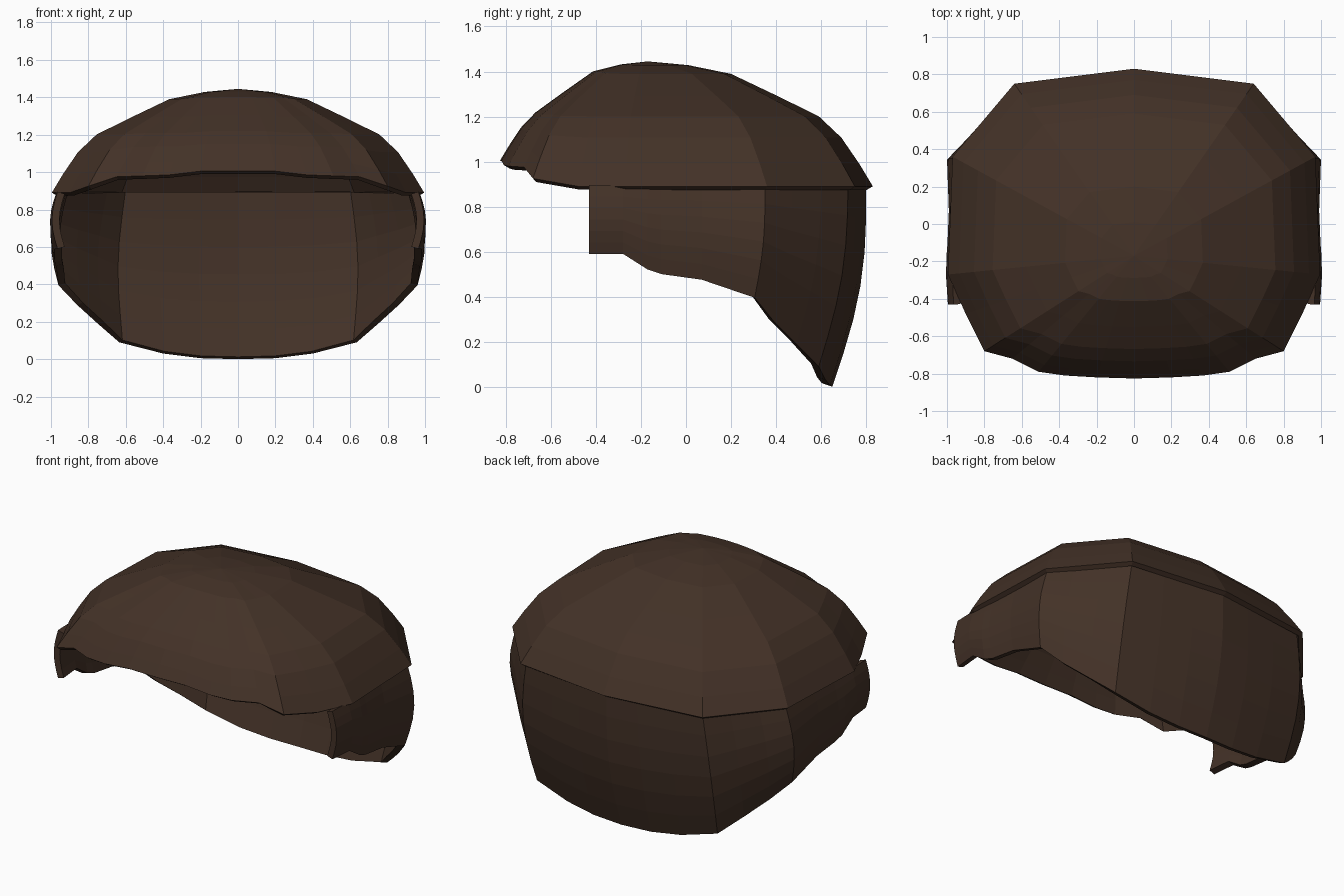
import bpy, bmesh, math
from mathutils import Vector

if "Cube" in bpy.data.objects:
    bpy.data.objects.remove(bpy.data.objects["Cube"])

hair = bpy.data.materials.new("dark_brown")
hair.diffuse_color = (0.056, 0.031, 0.020, 1)
hair.use_nodes = True
hair.node_tree.nodes["Principled BSDF"].inputs["Base Color"].default_value = hair.diffuse_color


def loft(name, columns, closed, thickness):
    """Skin neighbouring columns of points, then thicken inward."""
    bm = bmesh.new()
    cols = [[bm.verts.new(p) for p in c] for c in columns]
    n = len(cols)
    for i in range(n if closed else n - 1):
        a, b = cols[i], cols[(i + 1) % n]
        for j in range(len(a) - 1):
            bm.faces.new((a[j], b[j], b[j + 1], a[j + 1]))
    bmesh.ops.remove_doubles(bm, verts=bm.verts, dist=0.0005)
    mesh = bpy.data.meshes.new(name)
    bm.to_mesh(mesh)
    bm.free()
    mesh.materials.append(hair)
    obj = bpy.data.objects.new(name, mesh)
    bpy.context.collection.objects.link(obj)
    mod = obj.modifiers.new("thickness", 'SOLIDIFY')
    mod.thickness = thickness
    mod.offset = -1
    return obj


def flip(p):
    return Vector((-p[0], p[1], p[2]))


# Cap: rim outline from back centre round the right side to front centre
rim = [(0, .83, .89), (.64, .75, .89), (.97, .36, .89), (.995, -.27, .89),
       (.90, -.48, .89), (.80, -.68, .925), (.65, -.72, .975),
       (.51, -.79, .98), (.37, -.81, .985), (.20, -.82, 1.005),
       (0, -.826, 1.005)]
rim = [Vector(p) for p in rim]
rim += [flip(p) for p in rim[-2:0:-1]]
apex = Vector((0, -.17, 1.445))
# (share of distance to the rim, share of height above the rim)
dome = [(0, 1), (.18, .97), (.37, .90), (.58, .72), (.76, .56),
        (.86, .39), (.94, .18), (1, 0)]
cap = []
for p in rim:
    front = max(0, min(1, (p.z - .89) / .1))
    col = []
    for t, h in dome:
        h -= front * .3 * max(0, t - .5) * (1 - t) * 4
        q = apex.lerp(p, t)
        q.z = p.z + (apex.z - p.z) * h
        col.append(q)
    cap.append(col)
loft("hair_cap", cap, True, 0.03)

# Lower hair: top x, y then bottom x, y, z, from back centre to right front
strands = [(0, .80, 0, .65, 0), (.20, .775, .20, .64, .005),
           (.40, .75, .40, .62, .03), (.62, .72, .635, .59, .09),
           (.73, .60, .75, .49, .19), (.84, .47, .86, .39, .29),
           (.945, .35, .96, .305, .395), (.95, .07, .97, .07, .475),
           (.96, -.11, .975, -.11, .50), (.965, -.17, .98, -.17, .52),
           (.97, -.28, .98, -.28, .59), (.965, -.43, .965, -.43, .59)]
ROWS = 6
right = []
for tx, ty, bx, by, bz in strands:
    top, low = Vector((tx, ty, .895)), Vector((bx, by, bz))
    # bulge straight out at the back and sides, diagonally at the corners
    out = Vector((tx if ty > .4 else 1, max(0, ty), 0)).normalized()
    size = .05 if ty > .3 else .03
    right.append([top.lerp(low, r / ROWS) + out * size * math.sin(math.pi * r / ROWS)
                  for r in range(ROWS + 1)])
left = [[flip(p) for p in col] for col in right[:0:-1]]
loft("lower_hair", left + right, False, 0.04)
